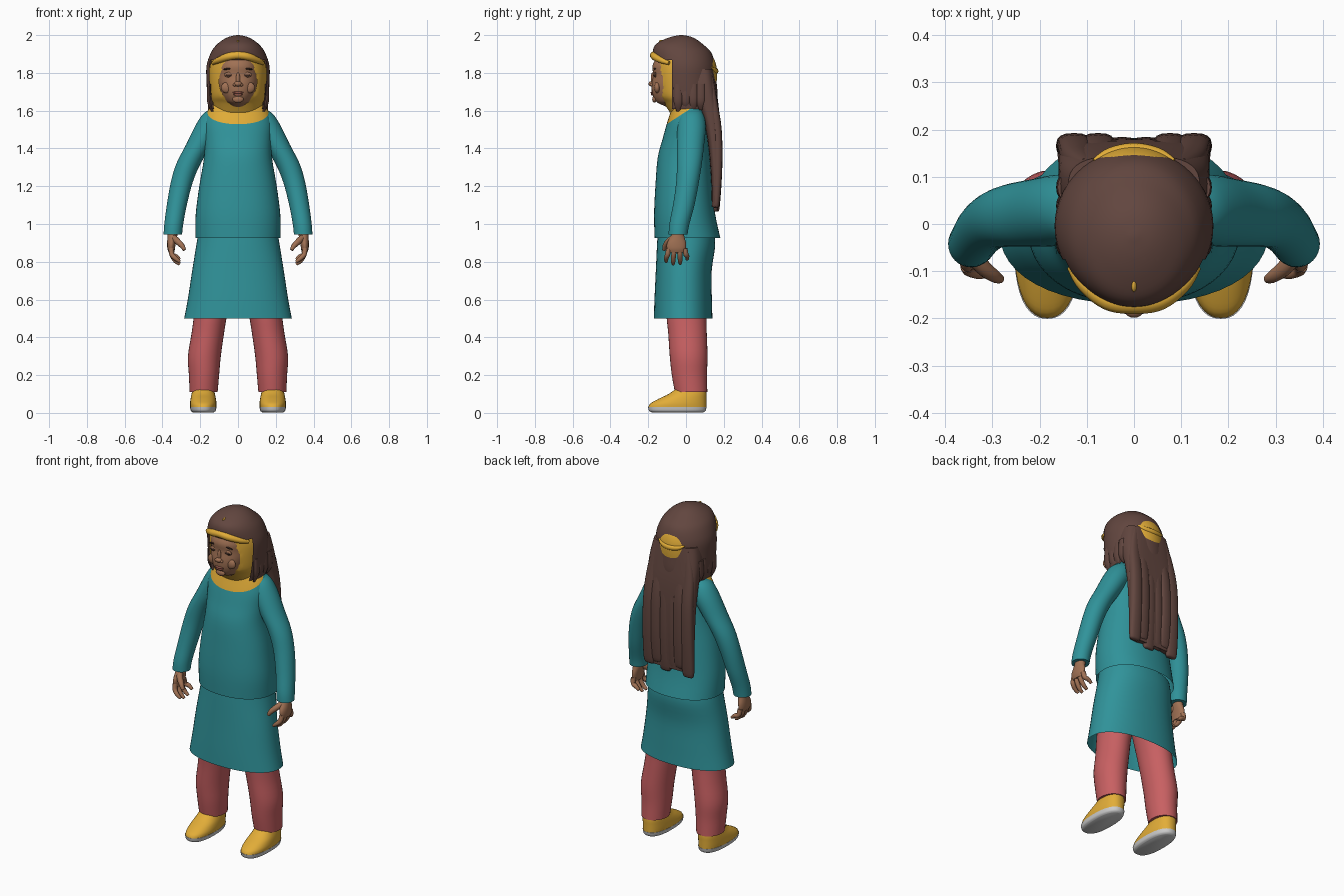
import bpy, bmesh, math
from mathutils import Vector
from mathutils.bvhtree import BVHTree

cube = bpy.data.objects.get("Cube")
if cube:
    bpy.data.objects.remove(cube)


def material(name, r, g, b):
    lin = [(c / 255 / 12.92 if c < 11 else ((c / 255 + 0.055) / 1.055) ** 2.4) for c in (r, g, b)]
    m = bpy.data.materials.new(name)
    m.use_nodes = True
    m.diffuse_color = (*lin, 1)
    m.node_tree.nodes["Principled BSDF"].inputs["Base Color"].default_value = (*lin, 1)
    return m


TEAL = material("teal cloth", 48, 147, 154)
HAIR = material("brown hair", 98, 70, 63)
GOLD = material("golden yellow", 226, 173, 56)
PINK = material("rose trousers", 200, 96, 98)
SKIN = material("skin", 160, 113, 84)
SOLE = material("pale sole", 205, 205, 205)
LIPS = material("lips", 148, 88, 74)
DARK = material("dark brown", 58, 40, 34)


def finish(name, bm, *mats, mirror=False):
    bmesh.ops.recalc_face_normals(bm, faces=bm.faces)
    me = bpy.data.meshes.new(name)
    bm.to_mesh(me)
    bm.free()
    for m in mats:
        me.materials.append(m)
    ob = bpy.data.objects.new(name, me)
    bpy.context.collection.objects.link(ob)
    bpy.ops.object.select_all(action='DESELECT')
    ob.select_set(True)
    bpy.context.view_layer.objects.active = ob
    bpy.ops.object.shade_smooth_by_angle(angle=math.radians(50))
    if mirror:
        ob.modifiers.new("Mirror", 'MIRROR').use_mirror_merge = False
    return ob


def catmull(rows, steps):
    """Smoothly interpolate rows of numbers."""
    out = []
    for i in range(len(rows) - 1):
        a, b, c, d = (rows[min(max(i + k, 0), len(rows) - 1)] for k in (-1, 0, 1, 2))
        for s in range(steps):
            t = s / steps
            out.append([q + 0.5 * t * (r - p + t * (2*p - 5*q + 4*r - s2 + t * (3*(q - r) + s2 - p)))
                        for p, q, r, s2 in zip(a, b, c, d)])
    return out + [list(rows[-1])]


def loft(rings, segs=40, steps=4, power=2.0, bottom=True, top=True):
    """Horizontal rings (z, centre x, centre y, half width, half depth) joined into a skin."""
    bm = bmesh.new()
    prev = None
    rows = catmull(rings, steps)
    for k, (z, cx, cy, rx, ry) in enumerate(rows):
        ring = []
        for i in range(segs):
            a = math.tau * i / segs
            c, s = math.cos(a), math.sin(a)
            ring.append(bm.verts.new((cx + rx * math.copysign(abs(c) ** (2 / power), c),
                                      cy + ry * math.copysign(abs(s) ** (2 / power), s), z)))
        if prev:
            for i in range(segs):
                j = (i + 1) % segs
                bm.faces.new((prev[i], prev[j], ring[j], ring[i]))
        if (k == 0 and bottom) or (k == len(rows) - 1 and top):
            bm.faces.new(ring)
        prev = ring
    return bm


def ball(name, loc, size, mat, tilt=0):
    bm = bmesh.new()
    bmesh.ops.create_uvsphere(bm, u_segments=20, v_segments=12, radius=1)
    bmesh.ops.scale(bm, vec=size, verts=bm.verts)
    ob = finish(name, bm, mat)
    ob.location = loc
    ob.rotation_euler = (0, tilt, 0)
    return ob


def tube(name, pts, mat):
    """Tapered tube through points (x, y, z, radius)."""
    cu = bpy.data.curves.new(name, 'CURVE')
    cu.dimensions = '3D'
    cu.bevel_depth, cu.bevel_resolution, cu.use_fill_caps = 1, 3, True
    sp = cu.splines.new('POLY')
    rows = catmull(pts, 5)
    sp.points.add(len(rows) - 1)
    for p, (x, y, z, r) in zip(sp.points, rows):
        p.co, p.radius = (x, y, z, 1), r
    sp.use_smooth = True
    cu.materials.append(mat)
    ob = bpy.data.objects.new(name, cu)
    bpy.context.collection.objects.link(ob)
    return ob


def cut(bm, co, no):
    bmesh.ops.bisect_plane(bm, geom=bm.verts[:] + bm.edges[:] + bm.faces[:],
                           plane_co=co, plane_no=no)


def remove(bm, rule):
    gone = [f for f in bm.faces if rule(f.calc_center_median())]
    bmesh.ops.delete(bm, geom=gone, context='FACES')


# Tunic with a sloping yellow collar
bm = loft([(.925, 0, .008, .226, .174), (1.05, 0, -.007, .224, .162), (1.2, 0, -.012, .205, .15),
           (1.35, 0, -.012, .18, .138), (1.45, 0, -.004, .178, .12), (1.53, 0, .01, .182, .112),
           (1.6, 0, .015, .16, .095), (1.635, 0, .01, .125, .082), (1.67, 0, 0, .09, .07)],
          segs=48, power=2.2, bottom=False)
slope = Vector((0, -.65, 1))
edge = Vector((0, -.1, 1.53))
cut(bm, edge, slope)
for f in bm.faces:
    f.material_index = int((f.calc_center_median() - edge).dot(slope) > 0)
finish("tunic", bm, TEAL, GOLD)

# Skirt, open below
finish("skirt", loft([(.5, 0, -.015, .285, .155), (.6, 0, -.015, .266, .152), (.75, 0, -.012, .243, .148),
                      (.88, 0, 0, .222, .154), (.95, 0, 0, .21, .15)],
                     segs=48, power=2.2, bottom=False, top=False), TEAL)

# Sleeves
finish("sleeve", loft([(.945, .345, -.042, .049, .05), (1.0, .34, -.035, .05, .053),
                       (1.1, .324, -.012, .053, .057), (1.22, .298, .008, .058, .06),
                       (1.32, .262, .018, .064, .066), (1.42, .205, .024, .07, .072),
                       (1.52, .15, .03, .076, .075), (1.58, .125, .03, .062, .062),
                       (1.61, .11, .028, .035, .04)], segs=32), TEAL, mirror=True)

# Trouser legs
finish("trouser_leg", loft([(.11, .182, .027, .074, .086), (.2, .18, .018, .08, .093),
                            (.3, .178, .014, .087, .1), (.42, .16, .008, .086, .102),
                            (.52, .145, .002, .088, .106), (.7, .115, 0, .1, .115),
                            (.9, .1, 0, .1, .12)], segs=32), PINK, mirror=True)

# Shoes
finish("shoe_sole", loft([(.003, .184, -.045, .056, .138), (.012, .184, -.046, .066, .15),
                          (.032, .184, -.046, .07, .155)], power=2.4), SOLE, mirror=True)
finish("shoe_upper", loft([(.03, .184, -.046, .069, .154), (.05, .184, -.04, .07, .148),
                           (.075, .184, -.018, .067, .126), (.1, .184, .008, .062, .1),
                           (.13, .184, .027, .055, .078)], power=2.3), GOLD, mirror=True)

# Hands: palm, four fingers, thumb
finish("palm", loft([(.85, .352, -.05, .016, .042), (.87, .354, -.051, .02, .05),
                     (.9, .352, -.05, .023, .05), (.94, .347, -.044, .026, .034),
                     (.97, .345, -.04, .028, .032)], segs=24), SKIN, mirror=True)
for side, s in (("left", 1), ("right", -1)):
    for i in range(4):
        y = -.09 + .028 * i
        tip = -.105 + .037 * i
        low = (.8, .787, .79, .812)[i]
        tube(f"{side}_finger_{i + 1}", [(s * .354, y, .87, .014), (s * .35, (y + tip) / 2, .838, .0135),
                                        (s * .33, tip, low + .017, .012), (s * .308, tip, low, .008)], SKIN)
    tube(side + "_thumb", [(s * .345, -.06, .93, .018), (s * .32, -.092, .908, .017),
                           (s * .297, -.11, .885, .014), (s * .283, -.117, .862, .009)], SKIN)

# Head
bm = loft([(1.6, 0, 0, .06, .06), (1.632, 0, -.07, .045, .06), (1.65, 0, -.06, .07, .1),
           (1.69, 0, -.05, .094, .129), (1.74, 0, -.045, .109, .137), (1.79, 0, -.042, .113, .132),
           (1.84, 0, -.04, .11, .137), (1.89, 0, -.03, .095, .12)], power=2.15)
face = BVHTree.FromBMesh(bm)
finish("head", bm, SKIN)


def on_face(x, z):
    return face.ray_cast(Vector((x, -1, z)), Vector((0, 1, 0)))[0]


# Face features
ball("nose_tip", on_face(0, 1.742) + Vector((0, -.001, 0)), (.02, .016, .014), SKIN)
ball("nose_bridge", on_face(0, 1.768), (.011, .009, .034), SKIN)
ball("upper_lip", on_face(0, 1.696), (.03, .007, .006), LIPS)
ball("lower_lip", on_face(0, 1.686), (.024, .008, .007), LIPS)
ball("chin", on_face(0, 1.66), (.03, .012, .018), SKIN)
for side, s in (("left", 1), ("right", -1)):
    ball(side + "_cheek", on_face(s * .058, 1.722) + Vector((0, .01, 0)), (.032, .016, .03), SKIN)
    ball(side + "_nostril_wing", on_face(s * .017, 1.737), (.01, .01, .009), SKIN)
    ball(side + "_eyelid", on_face(s * .048, 1.79), (.025, .006, .014), SKIN)
    ball(side + "_eye", on_face(s * .048, 1.787) + Vector((0, -.002, 0)), (.019, .006, .0065), DARK)
    ball(side + "_eyebrow", on_face(s * .05, 1.822), (.03, .006, .0045), DARK, tilt=s * .12)

# Yellow inner hood with an oval opening for the face
bm = loft([(1.59, 0, 0, .115, .085), (1.64, 0, 0, .132, .118), (1.68, 0, 0, .145, .15),
           (1.75, 0, 0, .151, .162), (1.82, 0, 0, .151, .163), (1.87, 0, -.005, .138, .155),
           (1.9, 0, -.01, .12, .14)], segs=96, steps=6)
mid, half_w, half_h = 1.755, .1, .118


def oval(p):
    return math.hypot(p.x / half_w, (p.z - mid) / half_h)


remove(bm, lambda p: p.y < 0 and oval(p) < 1)
for v in bm.verts:
    if v.is_boundary and v.co.y < 0:
        k = 1 / oval(v.co)
        v.co.x *= k
        v.co.z = mid + (v.co.z - mid) * k
finish("inner_hood", bm, GOLD)

# Hair cap, cut away in front of the face
bm = loft([(1.61, 0, .01, .152, .155), (1.68, 0, .005, .162, .163), (1.76, 0, -.003, .167, .164),
           (1.84, 0, -.007, .166, .163), (1.91, 0, -.022, .142, .154), (1.95, 0, -.035, .112, .126),
           (1.977, 0, -.03, .077, .086), (1.993, 0, -.025, .042, .046), (2.0, 0, -.025, .006, .006)],
          segs=64, bottom=False)
cut(bm, (0, -.075, 0), (0, 1, 0))
cut(bm, (0, 0, 1.868), (0, 0, 1))
remove(bm, lambda p: p.y < -.075 and p.z < 1.868)
finish("hair_cap", bm, HAIR)

# Long back hair: one broad fall with overlapping locks
finish("hair_fall", loft([(1.09, 0, .152, .158, .016), (1.25, 0, .156, .162, .024),
                          (1.45, 0, .147, .162, .034), (1.6, 0, .125, .16, .05),
                          (1.72, 0, .09, .158, .07), (1.82, 0, .07, .14, .075)],
                         power=3.2), HAIR)
for i in range(6):
    x = -.128 + .0512 * i
    out = .008 if i in (0, 1, 4, 5) else 0
    end = 1.065 + .02 * (i * 2 % 3)
    finish(f"hair_lock_{i + 1}", loft([(end, x, .15 + out, .022, .01), (end + .03, x, .153 + out, .036, .018),
                                       (1.3, x, .16 + out, .037, .024), (1.5, x * .98, .156 + out, .036, .025),
                                       (1.66, x * .92, .136, .033, .028), (1.8, x * .75, .118, .022, .022)],
                                      segs=16, power=2.6), HAIR)

# Ragged side tips below the cap
for s in (1, -1):
    for i in range(4):
        finish("hair_tip", loft([(1.595 + .008 * (i % 2), s * .135, -.04 + .04 * i, .006, .01),
                                 (1.65, s * .152, -.042 + .04 * i, .012, .024),
                                 (1.74, s * .152, -.042 + .04 * i, .01, .022)], segs=12), HAIR)

# Yellow forehead band, crown bead and back clasp
tube("forehead_band", [(-.133, -.09, 1.852, .01), (-.105, -.128, 1.866, .016), (-.055, -.163, 1.885, .02),
                       (0, -.17, 1.893, .021), (.055, -.163, 1.885, .02), (.105, -.128, 1.866, .016),
                       (.133, -.09, 1.852, .01)], GOLD)
ball("crown_bead", (0, -.128, 1.966), (.006, .016, .009), GOLD)
tube("back_clasp", [(-.085, .135, 1.83, .004), (-.05, .148, 1.815, .014), (0, .155, 1.81, .017),
                    (.05, .148, 1.815, .014), (.085, .135, 1.83, .004)], GOLD)
